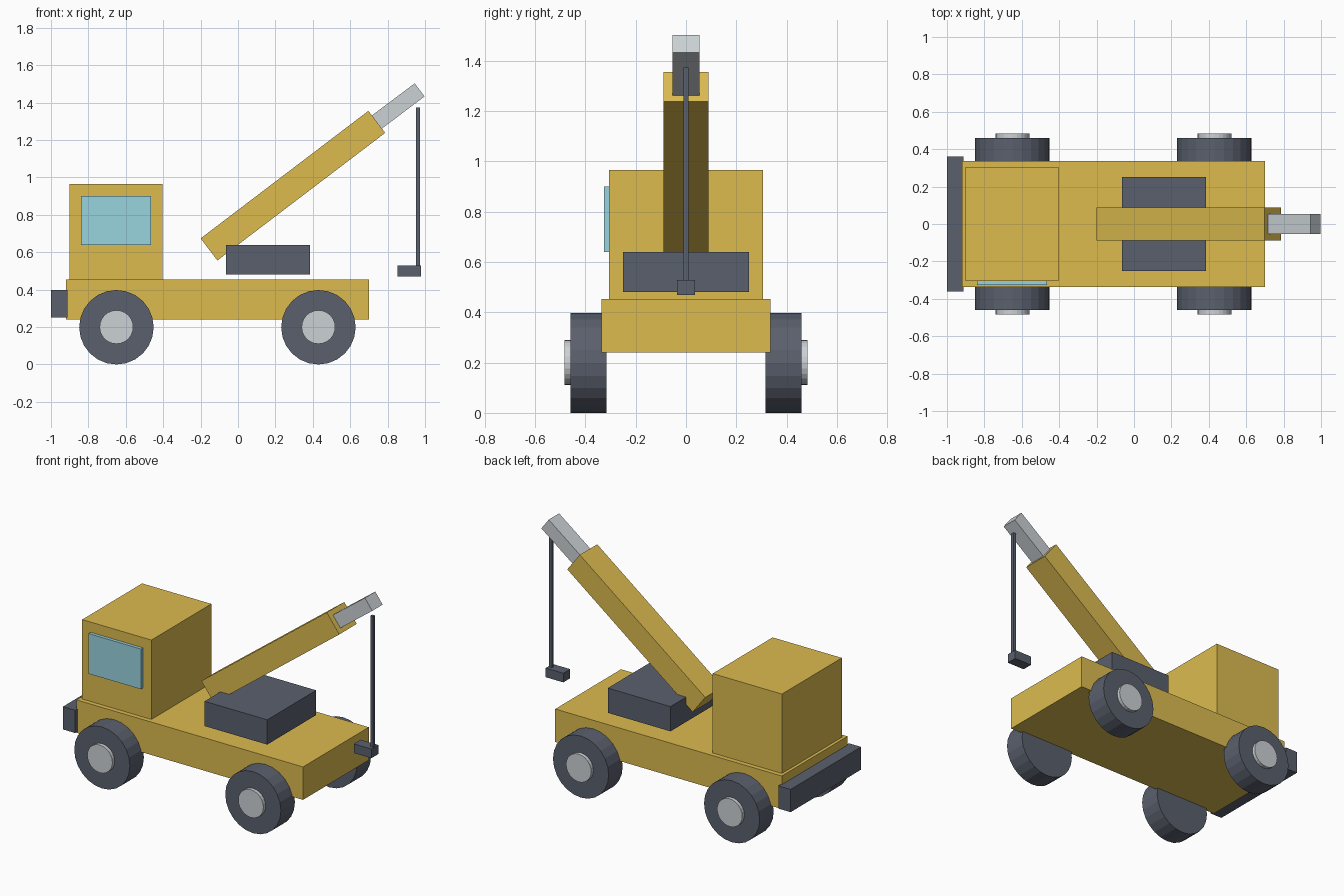
import bpy, math
from mathutils import Vector

if "Cube" in bpy.data.objects:
    bpy.data.objects.remove(bpy.data.objects["Cube"])


def material(name, rgb):
    """Flat colour from 0-255 sRGB values."""
    m = bpy.data.materials.new(name)
    lin = [((c / 255 + 0.055) / 1.055) ** 2.4 for c in rgb]
    m.diffuse_color = (*lin, 1)
    m.use_nodes = True
    m.node_tree.nodes["Principled BSDF"].inputs["Base Color"].default_value = m.diffuse_color
    return m


YELLOW = material("yellow paint", (220, 187, 79))
DARK = material("dark grey", (90, 96, 109))
SILVER = material("silver", (203, 209, 213))
GLASS = material("blue glass", (152, 211, 222))


def finish(name, mat):
    ob = bpy.context.object
    ob.name = name
    ob.data.materials.append(mat)
    return ob


def box(name, x, y, z, mat):
    """Box from (min, max) ranges on each axis."""
    lo, hi = Vector((x[0], y[0], z[0])), Vector((x[1], y[1], z[1]))
    bpy.ops.mesh.primitive_cube_add(size=1, location=(lo + hi) / 2)
    bpy.context.object.scale = hi - lo
    return finish(name, mat)


def beam(name, start, end, width, depth, mat):
    """Slanted box between two (x, z) points on the centre line."""
    dx, dz = end[0] - start[0], end[1] - start[1]
    bpy.ops.mesh.primitive_cube_add(
        size=1, location=((start[0] + end[0]) / 2, 0, (start[1] + end[1]) / 2),
        rotation=(0, -math.atan2(dz, dx), 0))
    bpy.context.object.scale = (math.hypot(dx, dz), width, depth)
    return finish(name, mat)


def disc(name, x, y0, y1, z, r, mat):
    """Cylinder lying along y."""
    bpy.ops.mesh.primitive_cylinder_add(
        vertices=24, radius=r, depth=abs(y1 - y0),
        location=(x, (y0 + y1) / 2, z), rotation=(math.pi / 2, 0, 0))
    return finish(name, mat)


# Body
box("chassis", (-0.92, 0.70), (-0.336, 0.336), (0.24, 0.453), YELLOW)
box("cab", (-0.90, -0.405), (-0.306, 0.306), (0.45, 0.966), YELLOW)
box("side_window", (-0.84, -0.465), (-0.327, -0.30), (0.64, 0.90), GLASS)
box("bumper", (-1.0, -0.912), (-0.36, 0.36), (0.25, 0.397), DARK)

# Crane
box("turntable", (-0.064, 0.384), (-0.25, 0.25), (0.48, 0.64), DARK)
beam("boom", (-0.155, 0.615), (0.742, 1.297), 0.178, 0.148, YELLOW)
beam("boom_extension", (0.60, 1.189), (0.971, 1.468), 0.106, 0.088, SILVER)
box("cable", (0.953, 0.973), (-0.01, 0.01), (0.50, 1.373), DARK)
box("hook_block", (0.853, 0.979), (-0.035, 0.035), (0.469, 0.528), DARK)

# Wheels and hubs
for x, end in ((-0.65, "front"), (0.43, "rear")):
    for s, side in ((-1, "near"), (1, "far")):
        disc(f"{end}_{side}_wheel", x, s * 0.317, s * 0.46, 0.199, 0.199, DARK)
        disc(f"{end}_{side}_hub", x, s * 0.44, s * 0.483, 0.2, 0.09, SILVER)
